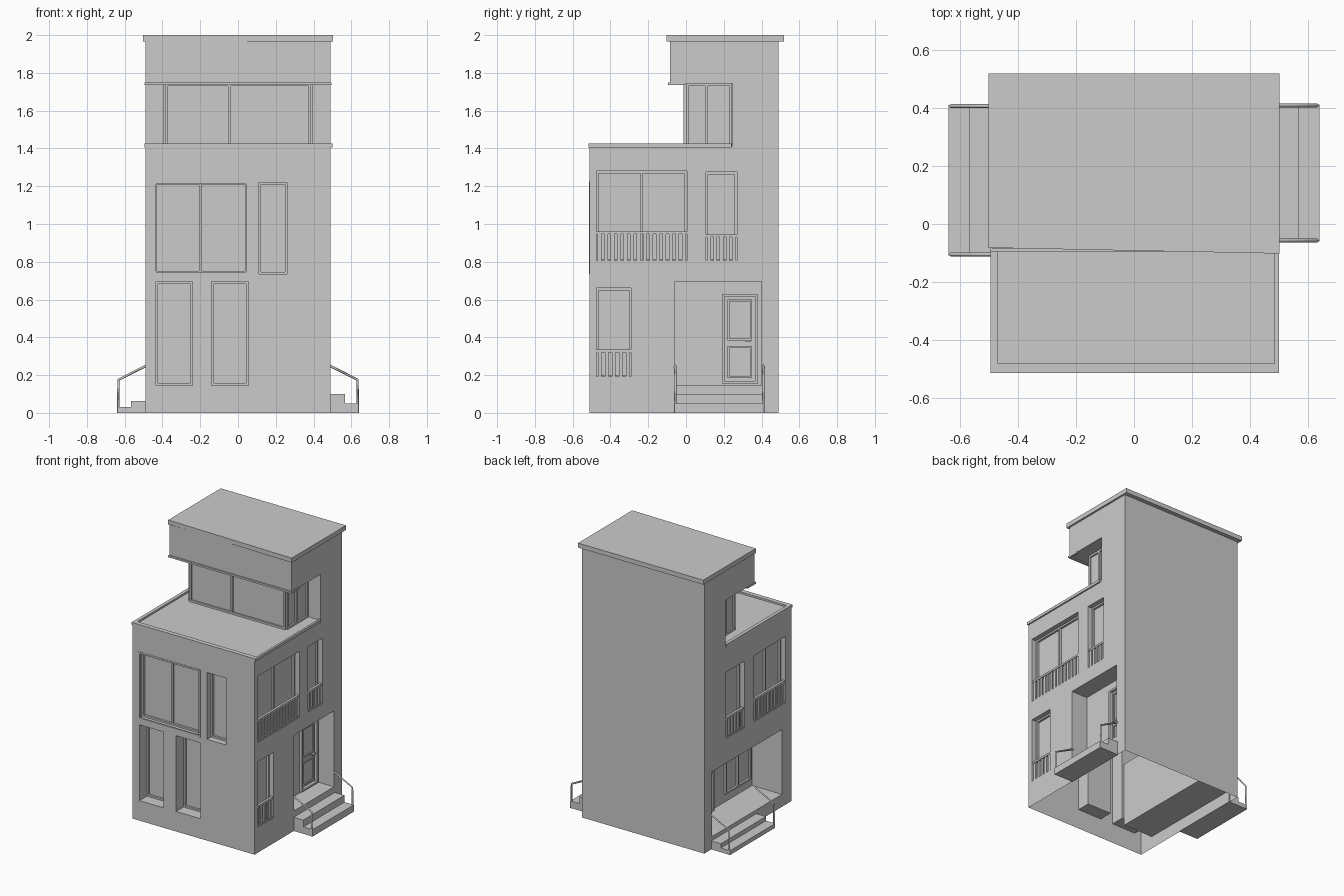
import bpy, bmesh
from mathutils import Vector

if "Cube" in bpy.data.objects:
    bpy.data.objects.remove(bpy.data.objects["Cube"])

FRONT_Y, SIDE_X = -0.51, 0.49


def finish(name, bm):
    bmesh.ops.recalc_face_normals(bm, faces=bm.faces)
    me = bpy.data.meshes.new(name)
    bm.to_mesh(me)
    bm.free()
    ob = bpy.data.objects.new(name, me)
    bpy.context.collection.objects.link(ob)
    return ob


def add_box(bm, lo, hi):
    lo, hi = Vector(lo), Vector(hi)
    c, s = (lo + hi) / 2, hi - lo
    for v in bmesh.ops.create_cube(bm, size=1)["verts"]:
        v.co = Vector([c[i] + v.co[i] * abs(s[i]) for i in range(3)])


def boxes(name, items):
    bm = bmesh.new()
    for lo, hi in items:
        add_box(bm, lo, hi)
    return finish(name, bm)


def prism(name, pts, vec):
    bm = bmesh.new()
    f = bm.faces.new([bm.verts.new(p) for p in pts])
    r = bmesh.ops.extrude_face_region(bm, geom=[f])
    bmesh.ops.translate(bm, vec=vec, verts=[g for g in r["geom"] if isinstance(g, bmesh.types.BMVert)])
    return finish(name, bm)


def on_wall(side, a, d, z):
    # a runs along the wall, d is the depth into the wall
    if side == "front":
        return (a, FRONT_Y + d, z)
    return (SIDE_X - d, a, z) if side == "right" else (-SIDE_X + d, a, z)


def wall_box(side, a0, a1, d0, d1, z0, z1):
    return on_wall(side, a0, d0, z0), on_wall(side, a1, d1, z1)


def frame(side, a0, a1, d0, d1, z0, z1, w, mullions=()):
    out = [wall_box(side, a0, a0 + w, d0, d1, z0, z1), wall_box(side, a1 - w, a1, d0, d1, z0, z1),
           wall_box(side, a0 + w, a1 - w, d0, d1, z0, z0 + w),
           wall_box(side, a0 + w, a1 - w, d0, d1, z1 - w, z1)]
    return out + [wall_box(side, m - w / 2, m + w / 2, d0, d1, z0 + w, z1 - w) for m in mullions]


def railing(side, a0, a1, z0, z1):
    n = max(2, round((a1 - a0) / 0.034))
    step = (a1 - a0) / n
    out = [wall_box(side, a0, a1, 0.004, 0.022, z1 - 0.014, z1),
           wall_box(side, a0, a1, 0.004, 0.022, z0, z0 + 0.008)]
    for i in range(n):
        c = a0 + (i + 0.5) * step
        out.append(wall_box(side, c - 0.01, c + 0.01, 0.008, 0.018, z0 + 0.008, z1 - 0.014))
    return out


# main shell: stepped side profile pulled across the width
profile = [(-0.51, 0), (0.49, 0), (0.49, 1.97), (-0.085, 1.97), (-0.085, 1.745),
           (0, 1.745), (0, 1.412), (-0.51, 1.412)]
body = prism("house_shell", [(-SIDE_X, y, z) for y, z in profile], (2 * SIDE_X, 0, 0))

# openings: name, wall, a0, a1, z0, z1, depth, mullions, railing top
windows = [
    ("front_large_window", "front", -0.44, 0.05, 0.74, 1.22, 0.055, [-0.2], None),
    ("front_narrow_window", "front", 0.11, 0.26, 0.735, 1.22, 0.06, [], None),
    ("front_lower_window_a", "front", -0.435, -0.24, 0.145, 0.695, 0.1, [], None),
    ("front_lower_window_b", "front", -0.14, 0.055, 0.145, 0.695, 0.1, [], None),
    ("right_large_window", "right", -0.475, 0.005, 0.8, 1.28, 0.05, [-0.235], 0.96),
    ("right_narrow_window", "right", 0.105, 0.27, 0.8, 1.275, 0.05, [], 0.945),
    ("right_lower_window", "right", -0.475, -0.29, 0.185, 0.66, 0.05, [], 0.335),
    ("left_large_window", "left", -0.44, -0.08, 0.74, 1.22, 0.05, [-0.26], 0.9),
    ("left_narrow_window", "left", 0.03, 0.24, 0.74, 1.22, 0.05, [], 0.885),
]
cuts = [wall_box(s, a0, a1, -0.1, d, z0, z1) for _, s, a0, a1, z0, z1, d, _, _ in windows]
# porches
cuts.append(wall_box("right", -0.06, 0.4, -0.1, 0.13, 0.145, 0.695))
cuts.append(wall_box("left", -0.4, 0.4, -0.1, 0.24, 0.09, 0.56))
# terrace corner notches
for s in ("left", "right"):
    cuts.append(wall_box(s, -0.05, 0.245, -0.1, 0.105, 1.412, 1.745))

for lo, hi in cuts:
    cutter = boxes("cutter", [(lo, hi)])
    cutter.hide_render = True
    m = body.modifiers.new("cut", "BOOLEAN")
    m.operation, m.solver, m.object = "DIFFERENCE", "EXACT", cutter
    bpy.context.view_layer.objects.active = body
    bpy.ops.object.modifier_apply(modifier=m.name)
    bpy.data.objects.remove(cutter)

# the shell is open underneath
bm = bmesh.new()
bm.from_mesh(body.data)
bmesh.ops.delete(bm, geom=[f for f in bm.faces if all(v.co.z < 0.001 for v in f.verts)], context="FACES")
bm.to_mesh(body.data)
bm.free()

# window frames and railings
for name, s, a0, a1, z0, z1, d, mull, rail in windows:
    boxes(name + "_frame", frame(s, a0, a1, d - 0.015, d, z0, z1, 0.012, mull))
    if rail:
        boxes(name + "_railing", railing(s, a0, a1, z0, rail))
boxes("front_window_trim", frame("front", -0.445, 0.055, -0.003, 0.01, 0.735, 1.225, 0.012))

# terrace window frames, front and both sides
items = frame("front", -0.385, 0.385, 0.498, 0.511, 1.413, 1.744, 0.014, [-0.045])
for s in ("left", "right"):
    items += frame(s, 0.0, 0.244, 0.093, 0.106, 1.413, 1.744, 0.014, [0.107])
boxes("terrace_window_frames", items)

# terrace rim
boxes("terrace_rim", [((-0.495, -0.515, 1.405), (0.5, -0.482, 1.425)),
                      ((-0.495, -0.482, 1.405), (-0.47, 0.24, 1.425)),
                      ((0.485, -0.482, 1.405), (0.5, 0.24, 1.425))])

# roof slab and trim under the overhang
prism("roof_slab", [(-0.503, -0.082, 1.967), (0.503, -0.102, 1.967), (0.503, 0.52, 1.967),
                    (-0.503, 0.52, 1.967)], (0, 0, 0.033))
boxes("overhang_trim", [((-0.495, -0.095, 1.737), (0.495, -0.078, 1.75)),
                        ((-0.495, -0.078, 1.737), (-0.48, 0.0, 1.75)),
                        ((0.48, -0.078, 1.737), (0.495, 0.0, 1.75))])


# doors with two raised panels and a handle
def door(name, s, a0, a1, d, z0, z1, handle):
    items = frame(s, a0, a1, d - 0.02, d, z0, z1, 0.014)
    mid = z0 + (z1 - z0) * 0.45
    items += frame(s, a0 + 0.03, a1 - 0.03, d - 0.008, d, mid + 0.015, z1 - 0.03, 0.01)
    items += frame(s, a0 + 0.03, a1 - 0.03, d - 0.008, d, z0 + 0.03, mid - 0.015, 0.01)
    boxes(name, items)
    boxes(name + "_handle", [wall_box(s, handle - 0.015, handle + 0.015, d - 0.025, d - 0.004, 0.376, 0.384)])


door("right_door", "right", 0.19, 0.38, 0.13, 0.155, 0.63, 0.33)
door("left_door", "left", 0.06, 0.25, 0.24, 0.09, 0.53, 0.1)
boxes("left_porch_window_frame", frame("left", -0.37, -0.08, 0.225, 0.24, 0.15, 0.5, 0.012, [-0.225]))


# entrance steps with a handrail at each end
def rail_path(name, sign, y):
    cu = bpy.data.curves.new(name, "CURVE")
    cu.dimensions = "3D"
    cu.bevel_depth, cu.bevel_resolution, cu.use_fill_caps = 0.007, 0, True
    sp = cu.splines.new("POLY")
    pts = [(0.633, 0), (0.633, 0.175), (0.485, 0.25)]
    sp.points.add(len(pts) - 1)
    for p, (x, z) in zip(sp.points, pts):
        p.co = (sign * x, y, z, 1)
    bpy.context.collection.objects.link(bpy.data.objects.new(name, cu))


for side, sign, y0, y1, rise in (("right", 1, -0.06, 0.412, 0.05), ("left", -1, -0.108, 0.41, 0.031)):
    boxes(side + "_steps", [((sign * 0.485, y0, 0), (sign * 0.567, y1, rise * 2)),
                            ((sign * 0.567, y0, 0), (sign * 0.641, y1, rise))])
    for i, y in enumerate((y0 + 0.003, y1 - 0.003)):
        rail_path(f"{side}_handrail_{i + 1}", sign, y)
